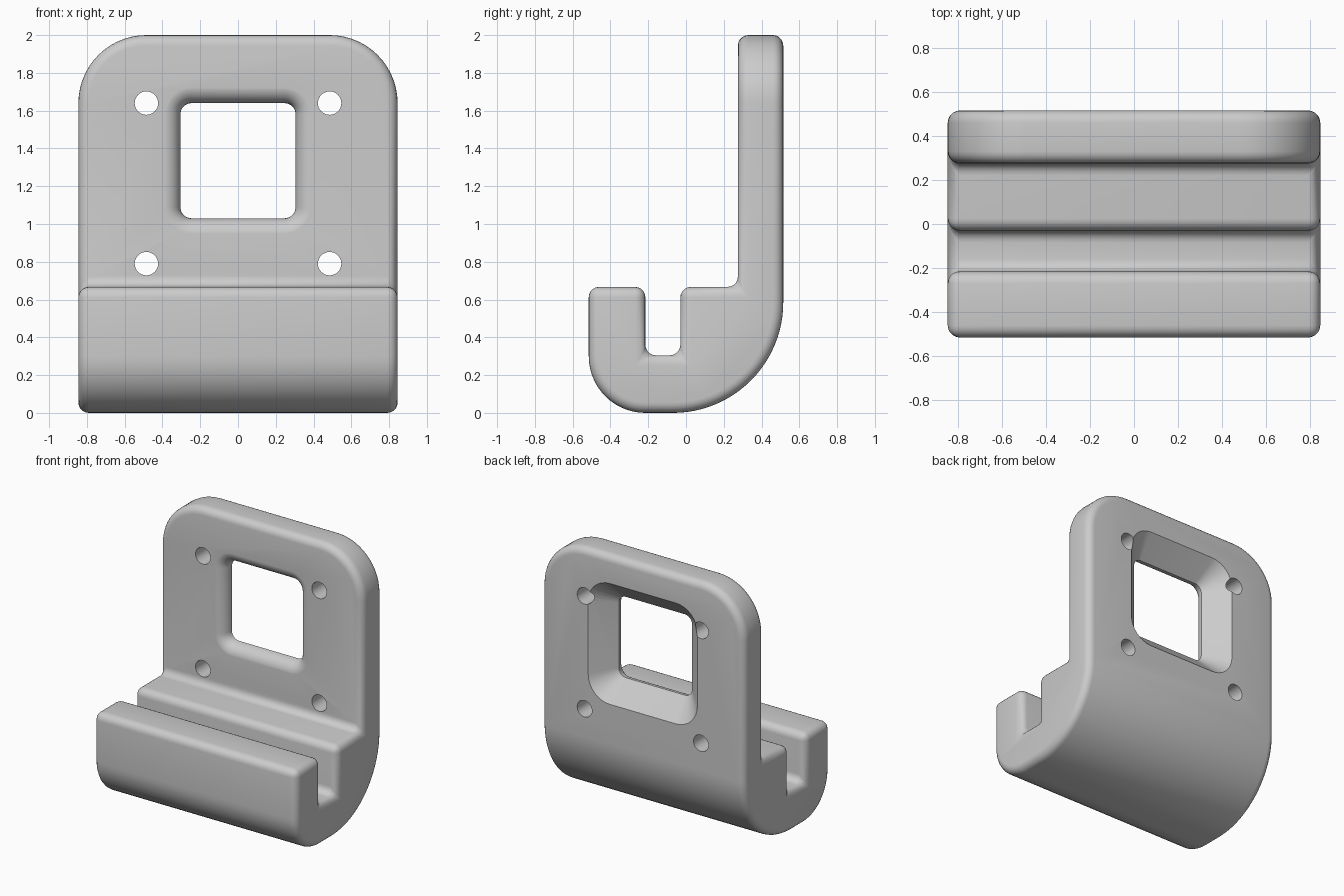
import bpy, bmesh, math

cube = bpy.data.objects.get("Cube")
if cube:
    bpy.data.objects.remove(cube)

grey = bpy.data.materials.new("plain_grey")
grey.use_nodes = True
grey.diffuse_color = (0.6, 0.6, 0.6, 1)
grey.node_tree.nodes["Principled BSDF"].inputs["Base Color"].default_value = (0.6, 0.6, 0.6, 1)

WIDTH = 0.845            # half width
FRONT, BACK = 0.275, 0.515   # faces of the upright plate


def arc(cx, cy, r, start, end, steps):
    angles = [math.radians(start + (end - start) * i / steps) for i in range(steps + 1)]
    return [(cx + r * math.cos(a), cy + r * math.sin(a)) for a in angles]


def loft(bm, rings):
    """Closed solid through rings of equal point count."""
    loops = [[bm.verts.new(p) for p in ring] for ring in rings]
    for a, b in zip(loops, loops[1:]):
        for i in range(len(a)):
            j = (i + 1) % len(a)
            bm.faces.new((a[i], a[j], b[j], b[i]))
    bm.faces.new(loops[0])
    bm.faces.new(loops[-1])
    bmesh.ops.recalc_face_normals(bm, faces=bm.faces)


def make_object(name, bm):
    mesh = bpy.data.meshes.new(name)
    bm.to_mesh(mesh)
    bm.free()
    mesh.materials.append(grey)
    obj = bpy.data.objects.new(name, mesh)
    bpy.context.collection.objects.link(obj)
    return obj


# Hook bracket: side profile (y, z) pulled across the width
profile = [(-0.03, 0.305), (-0.03, 0.667), (FRONT, 0.667), (FRONT, 2), (BACK, 2)]
profile += arc(-0.07, 0.585, 0.585, 0, -90, 24)
profile += arc(-0.215, 0.3, 0.3, 270, 180, 14)
profile += [(-0.515, 0.667), (-0.215, 0.667), (-0.215, 0.305)]
bm = bmesh.new()
loft(bm, [[(x, y, z) for y, z in profile] for x in (-WIDTH, WIDTH)])

# Large rounded top corners
corners = [e for e in bm.edges
           if all(v.co.z > 1.99 for v in e.verts)
           and abs(e.verts[0].co.x - e.verts[1].co.x) < 0.01]
bmesh.ops.bevel(bm, geom=corners, offset=0.36, segments=14, profile=0.5, affect='EDGES')
bracket = make_object("hook_bracket", bm)

soften = bracket.modifiers.new("soft_edges", 'BEVEL')
soften.width = 0.055
soften.segments = 5
soften.limit_method = 'ANGLE'
soften.angle_limit = math.radians(40)
soften.use_clamp_overlap = False


# Window cutter: rounded lip at the front, flaring out to the back
def window_ring(y, half, radius):
    c = half - radius
    ring = []
    for k, (sx, sz) in enumerate([(1, 1), (-1, 1), (-1, -1), (1, -1)]):
        ring += arc(sx * c, 1.335 + sz * c, radius, 90 * k, 90 * k + 90, 8)
    return [(x, y, z) for x, z in ring]


LIP = 0.09
rings = [window_ring(FRONT - 0.1, 0.305 + LIP, 0.06 + LIP)]
for i in range(9):
    a = math.radians(90 * i / 8)
    grow = LIP * (1 - math.sin(a))
    rings.append(window_ring(FRONT - 0.001 + LIP * (1 - math.cos(a)), 0.305 + grow, 0.06 + grow))
rings.append(window_ring(BACK + 0.1, 0.555, 0.26))
bm = bmesh.new()
loft(bm, rings)
cutters = [make_object("window_cutter", bm)]

# Screw hole cutters
for x in (-0.485, 0.485):
    for z in (0.79, 1.64):
        bm = bmesh.new()
        loft(bm, [[(px, y, pz) for px, pz in arc(x, z, 0.062, 0, 348.75, 31)]
                  for y in (FRONT - 0.1, BACK + 0.1)])
        cutters.append(make_object("screw_hole_cutter", bm))

for cutter in cutters:
    cut = bracket.modifiers.new(cutter.name, 'BOOLEAN')
    cut.operation = 'DIFFERENCE'
    cut.solver = 'EXACT'
    cut.object = cutter

# Bake the modifiers, then drop the cutters
bpy.context.view_layer.update()
evaluated = bracket.evaluated_get(bpy.context.evaluated_depsgraph_get())
mesh = bpy.data.meshes.new_from_object(evaluated)
bracket.modifiers.clear()
bracket.data = mesh
for cutter in cutters:
    bpy.data.objects.remove(cutter)

bpy.ops.object.select_all(action='DESELECT')
bracket.select_set(True)
bpy.context.view_layer.objects.active = bracket
bpy.ops.object.shade_smooth_by_angle(angle=math.radians(30))
